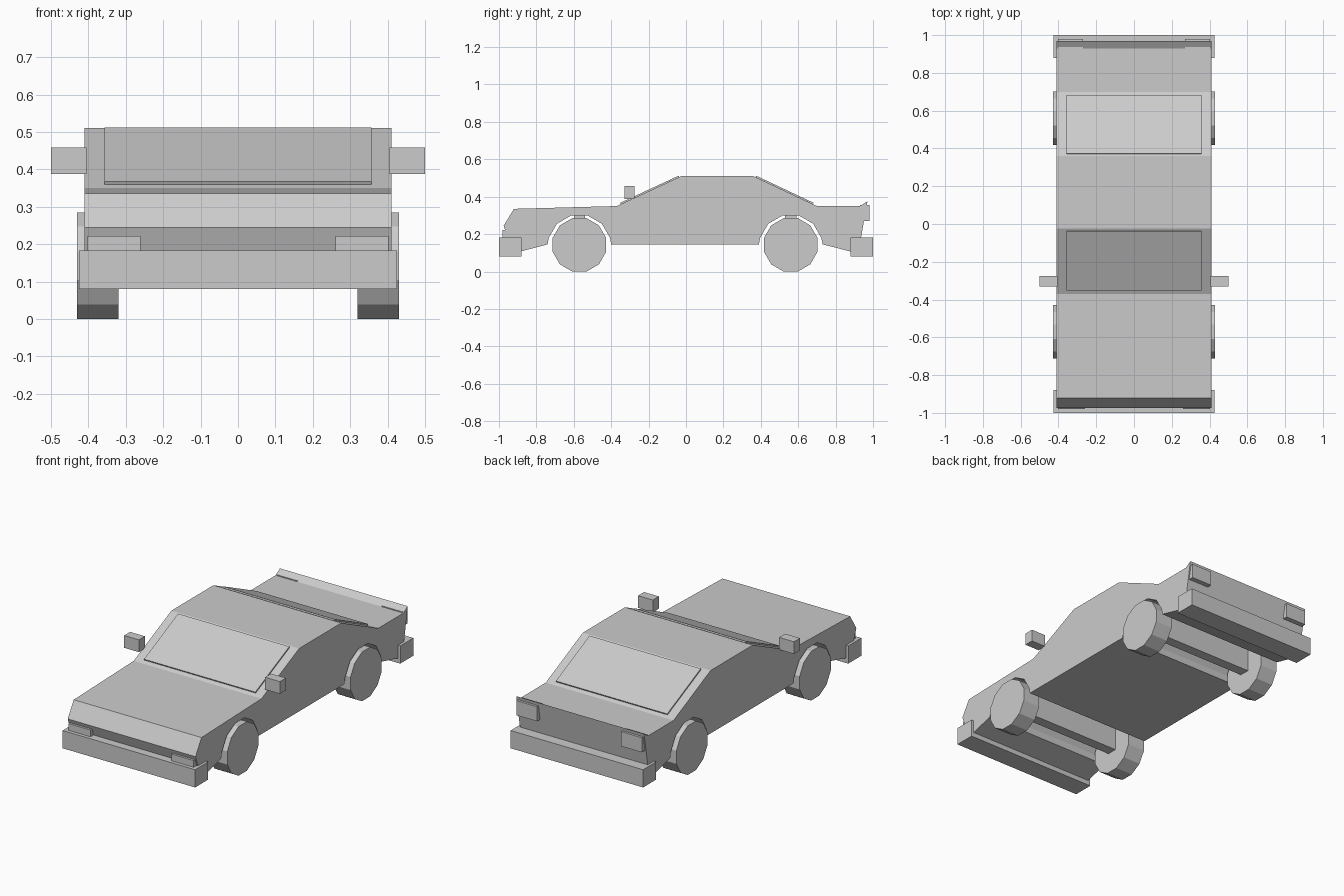
import bpy, bmesh, math
from mathutils import Vector

if "Cube" in bpy.data.objects:
    bpy.data.objects.remove(bpy.data.objects["Cube"], do_unlink=True)

grey = bpy.data.materials.new("light_grey")
grey.use_nodes = True
COLOUR = (0.6, 0.6, 0.6, 1)
grey.diffuse_color = COLOUR
grey.node_tree.nodes["Principled BSDF"].inputs["Base Color"].default_value = COLOUR


def extrude_profile(name, profile, x0, x1):
    """Sweep a closed (y, z) outline sideways from x0 to x1."""
    bm = bmesh.new()
    face = bm.faces.new([bm.verts.new((x0, y, z)) for y, z in profile])
    swept = bmesh.ops.extrude_face_region(bm, geom=[face])
    moved = [v for v in swept["geom"] if isinstance(v, bmesh.types.BMVert)]
    bmesh.ops.translate(bm, verts=moved, vec=(x1 - x0, 0, 0))
    bmesh.ops.recalc_face_normals(bm, faces=bm.faces)
    mesh = bpy.data.meshes.new(name)
    bm.to_mesh(mesh)
    bm.free()
    mesh.materials.append(grey)
    obj = bpy.data.objects.new(name, mesh)
    bpy.context.collection.objects.link(obj)
    return obj


def box(name, x, y, z):
    return extrude_profile(name, [(y[0], z[0]), (y[1], z[0]), (y[1], z[1]), (y[0], z[1])], *x)


def ring(cy, cz, radius, sides=12):
    """Regular outline with a flat side at the bottom."""
    angles = [(i + 0.5) * math.tau / sides for i in range(sides)]
    return [(cy + radius * math.cos(a), cz + radius * math.sin(a)) for a in angles]


def arch(cy):
    """Wheel arch outline, running from rear to front."""
    upper = [p for p in ring(cy, 0.135, 0.17) if p[1] > 0.145]
    return [(cy + 0.17, 0.145)] + upper + [(cy - 0.17, 0.145)]


def plate(name, low, high, width, thick):
    """Thin pane lying on a sloping part of the body."""
    a, b = Vector(low), Vector(high)
    d = (b - a).normalized()
    n = Vector((-d.y, d.x))
    if n.y < 0:
        n = -n
    return extrude_profile(name, [a, b, b + n * thick, a + n * thick], -width, width)


WHEEL_Y = {"front": -0.57, "rear": 0.56}

# Body shell: upper outline from nose to tail, then underside with arches
upper = [(-0.93, 0.12), (-0.975, 0.245), (-0.92, 0.335), (-0.37, 0.35), (-0.025, 0.51),
         (0.36, 0.51), (0.70, 0.35), (0.93, 0.35), (0.97, 0.375)]
tail = [(0.925, 0.12), (0.88, 0.107)]
body = upper + tail + arch(WHEEL_Y["rear"]) + arch(WHEEL_Y["front"]) + [(-0.885, 0.107)]
extrude_profile("body", body, -0.41, 0.41)

# Windscreen and rear window
plate("windscreen", (-0.348, 0.36), (-0.036, 0.505), 0.357, 0.008)
plate("rear_window", (0.679, 0.36), (0.371, 0.505), 0.357, 0.008)

# Bumpers
box("front_bumper", (-0.425, 0.425), (-1.0, -0.88), (0.08, 0.183))
box("rear_bumper", (-0.425, 0.425), (0.88, 1.0), (0.08, 0.183))

# Axle blocks and wheels
for end, y in WHEEL_Y.items():
    box(end + "_axle", (-0.33, 0.33), (y - 0.03, y + 0.03), (0.12, 0.302))
    for side, s in (("left", 1), ("right", -1)):
        extrude_profile(f"{end}_{side}_wheel", ring(y, 0.1425, 0.1475), s * 0.32, s * 0.43)

# Lamps and mirrors on both sides
for side, s in (("left", 1), ("right", -1)):
    box(side + "_headlight", (s * 0.26, s * 0.402), (-0.98, -0.93), (0.18, 0.222))
    box(side + "_tail_light", (s * 0.27, s * 0.403), (0.93, 0.98), (0.27, 0.355))
    box(side + "_mirror", (s * 0.405, s * 0.5), (-0.33, -0.275), (0.387, 0.458))
